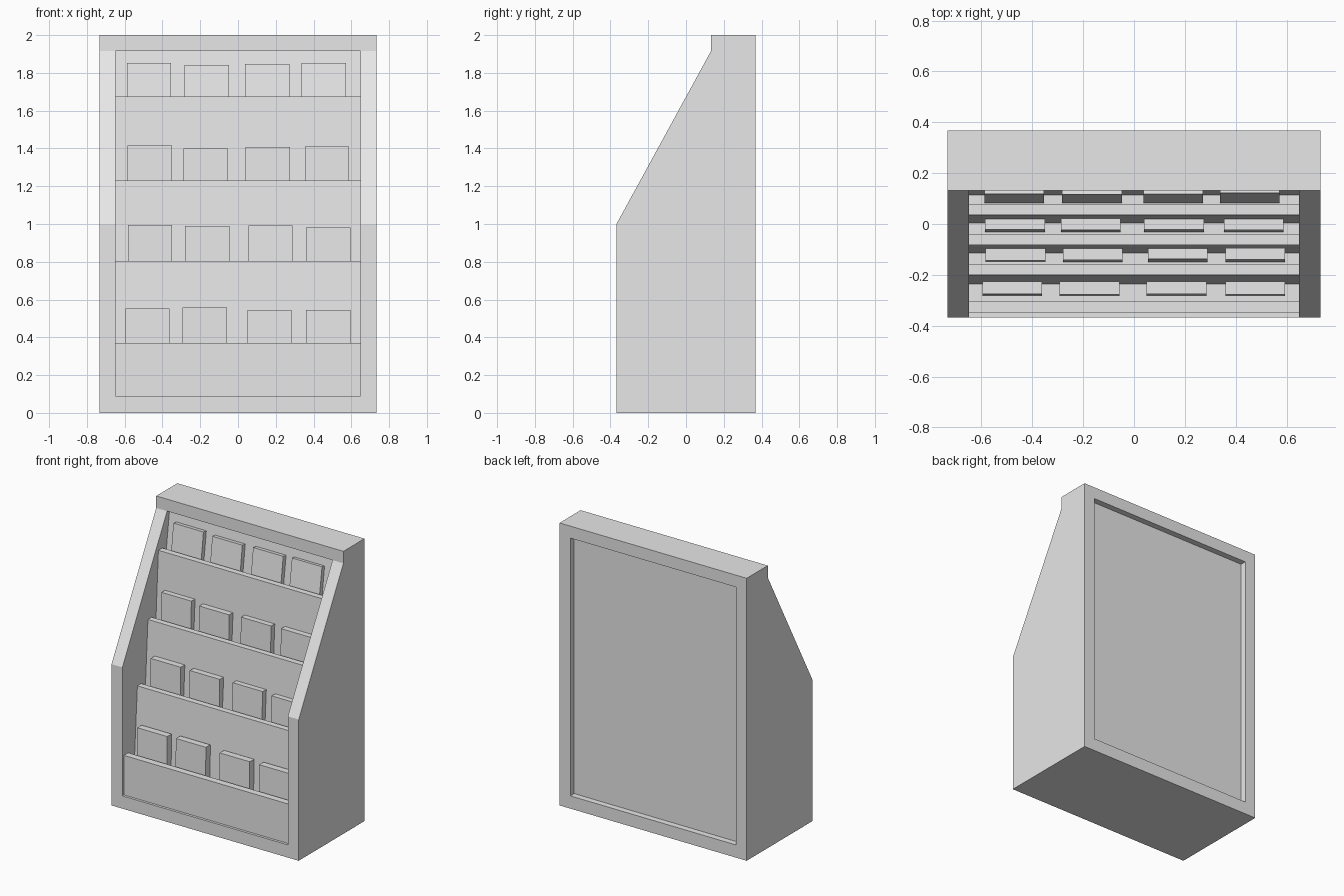
import bpy
import bmesh
import math
import random
from mathutils import Matrix, Vector

random.seed(4)
if "Cube" in bpy.data.objects:
    bpy.data.objects.remove(bpy.data.objects["Cube"], do_unlink=True)

GREY = (0.8, 0.8, 0.8, 1.0)
grey = bpy.data.materials.new("plain_grey")
grey.use_nodes = True
grey.diffuse_color = GREY
grey.node_tree.nodes["Principled BSDF"].inputs["Base Color"].default_value = GREY


def make_object(name, bm):
    bmesh.ops.recalc_face_normals(bm, faces=bm.faces)
    mesh = bpy.data.meshes.new(name)
    bm.to_mesh(mesh)
    bm.free()
    mesh.materials.append(grey)
    obj = bpy.data.objects.new(name, mesh)
    bpy.context.collection.objects.link(obj)
    return obj


def prism(name, profile, half_width):
    """Extrude a (y, z) profile along x, symmetric about the centre."""
    bm = bmesh.new()
    face = bm.faces.new([bm.verts.new((-half_width, y, z)) for y, z in profile])
    out = bmesh.ops.extrude_face_region(bm, geom=[face])
    moved = [v for v in out["geom"] if isinstance(v, bmesh.types.BMVert)]
    bmesh.ops.translate(bm, verts=moved, vec=(2 * half_width, 0, 0))
    return make_object(name, bm)


# Overall sizes
HALF_W, HALF_D, INNER_W = 0.733, 0.368, 0.648
LIP_Z, HEADER_Z, HEADER_Y = 0.09, 1.915, 0.132

# Outer cabinet: sloped side profile with a rectangular opening right through
cabinet = prism("cabinet_frame", [
    (-HALF_D, 0), (-HALF_D, 1), (HEADER_Y, HEADER_Z),
    (HEADER_Y, 2), (HALF_D, 2), (HALF_D, 0)], HALF_W)
cutter = prism("opening_cutter", [
    (-1, LIP_Z), (-1, HEADER_Z), (1, HEADER_Z), (1, LIP_Z)], INNER_W)
cutter.hide_render = True
cut = cabinet.modifiers.new("opening", "BOOLEAN")
cut.operation = "DIFFERENCE"
cut.solver = "EXACT"
cut.object = cutter
bpy.context.view_layer.objects.active = cabinet
bpy.ops.object.modifier_apply(modifier=cut.name)
bpy.data.objects.remove(cutter, do_unlink=True)

# Stepped shelves, lowest first: lip front y, lip back y, ledge back y, lip top z
ROWS = [(-0.35, -0.302, -0.235, 0.37),
        (-0.2, -0.157, -0.114, 0.805),
        (-0.082, -0.04, 0.004, 1.23),
        (0.035, 0.078, 0.114, 1.675)]
TRAY = 0.1
BACK_Y = 0.325
steps = [(BACK_Y, LIP_Z), (ROWS[0][0], LIP_Z)]
for lip_front, lip_back, ledge_back, top in ROWS:
    steps += [(lip_front, top), (lip_back, top),
              (lip_back, top - TRAY), (ledge_back, top - TRAY)]
steps += [(0.16, HEADER_Z), (BACK_Y, HEADER_Z)]
prism("stepped_shelves", steps, INNER_W)

# Leaning boxes: front bottom y, lean, then (centre x, top z) for each
BOX_W, BOX_T = 0.235, 0.05
BOXES = [
    (-0.283, 0.03, [(-0.479, 0.552), (-0.175, 0.557), (0.167, 0.546), (0.477, 0.546)]),
    (-0.149, 0.03, [(-0.466, 0.995), (-0.162, 0.99), (0.172, 0.992), (0.477, 0.981)]),
    (-0.031, 0.03, [(-0.468, 1.416), (-0.17, 1.4), (0.157, 1.408), (0.471, 1.411)]),
    (0.082, 0.136, [(-0.471, 1.854), (-0.165, 1.843), (0.154, 1.849), (0.455, 1.854)]),
]
for row, (front, lean, items) in enumerate(BOXES):
    floor = ROWS[row][3] - TRAY
    for n, (x, top) in enumerate(items):
        height = top - floor
        bm = bmesh.new()
        bmesh.ops.create_cube(bm, size=1)
        # Origin on the front bottom edge, so that the box leans about it
        bmesh.ops.translate(bm, verts=bm.verts, vec=(0, 0.5, 0.5))
        bmesh.ops.scale(bm, verts=bm.verts, vec=Vector((BOX_W, BOX_T, height)))
        angle = -math.atan(lean + random.uniform(-0.01, 0.01))
        bmesh.ops.transform(bm, verts=bm.verts, matrix=Matrix.Translation(
            (x, front, floor)) @ Matrix.Rotation(angle, 4, "X"))
        make_object(f"display_box_{row + 1}_{n + 1}", bm)
